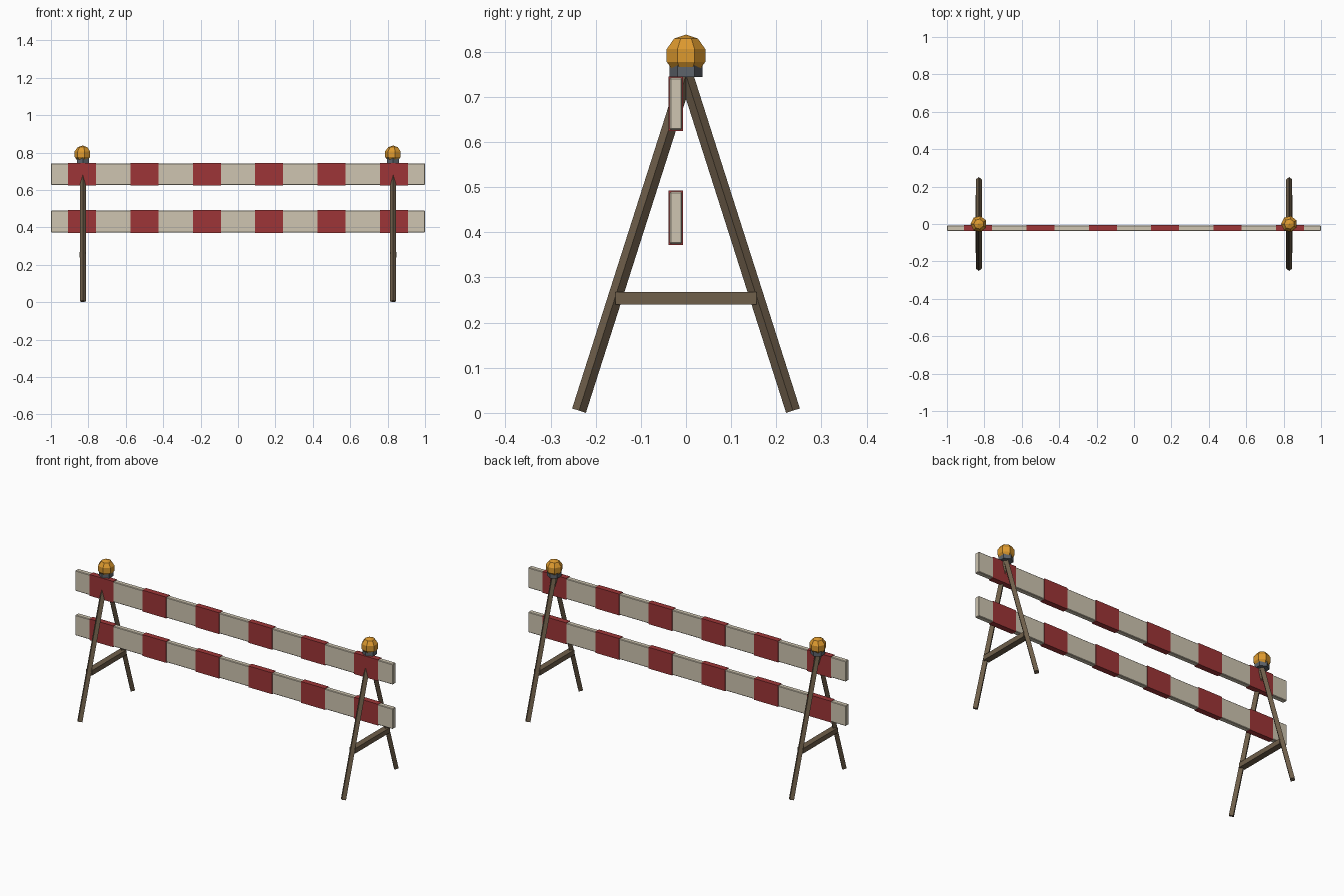
import bpy, math
from mathutils import Vector

cube = bpy.data.objects.get("Cube")
if cube:
    bpy.data.objects.remove(cube, do_unlink=True)


def material(name, rgb):
    m = bpy.data.materials.new(name)
    m.use_nodes = True
    color = (*rgb, 1.0)
    m.diffuse_color = color
    m.node_tree.nodes["Principled BSDF"].inputs["Base Color"].default_value = color
    return m


cream = material("cream_paint", (0.62, 0.56, 0.44))
red = material("red_paint", (0.34, 0.036, 0.038))
wood = material("brown_wood", (0.16, 0.115, 0.07))
amber = material("amber_lens", (0.72, 0.32, 0.028))
grey = material("grey_metal", (0.11, 0.125, 0.145))


def finish(name, mat):
    ob = bpy.context.object
    ob.name = name
    ob.data.materials.append(mat)
    return ob


def box(name, mat, center, size, bevel=0):
    bpy.ops.mesh.primitive_cube_add(size=1, location=center)
    ob = finish(name, mat)
    ob.scale = size
    bpy.ops.object.transform_apply(location=False, rotation=False, scale=True)
    if bevel:
        mod = ob.modifiers.new("edge_bevel", "BEVEL")
        mod.width = bevel
        mod.segments = 1
    return ob


def diamond_bar(name, mat, start, end, radius):
    # four-sided post with corners facing front, back and sides
    start, end = Vector(start), Vector(end)
    axis = end - start
    bpy.ops.mesh.primitive_cylinder_add(
        vertices=4, radius=radius, depth=axis.length, location=(start + end) / 2,
        rotation=(math.atan2(-axis.y, axis.z), 0, 0))
    return finish(name, mat)


# Striped boards
BOARD_Y = -0.0225
for label, z in (("upper", 0.685), ("lower", 0.432)):
    box(label + "_board", cream, (0, BOARD_Y, z), (2, 0.028, 0.116), 0.003)
    for i in range(6):
        x = (i - 2.5) / 3
        box(f"{label}_red_stripe_{i + 1}", red, (x, BOARD_Y, z), (0.15, 0.032, 0.121))

# Trestles with a warning lamp on each
for side, s in (("left", 1), ("right", -1)):
    x = 0.83 * s
    for end, e in (("front", -1), ("back", 1)):
        diamond_bar(f"{side}_{end}_leg", wood,
                    (x, 0.237 * e, 0.005), (x, 0.001 * e, 0.745), 0.016)
    box(side + "_crossbar", wood, (x - 0.001 * s, 0, 0.254), (0.035, 0.312, 0.028))

    bpy.ops.mesh.primitive_cylinder_add(vertices=6, radius=0.037, depth=0.03,
                                        location=(x, 0, 0.759))
    finish(side + "_lamp_base", grey)

    bpy.ops.mesh.primitive_uv_sphere_add(segments=7, ring_count=5, radius=0.046,
                                         location=(x, 0, 0.792),
                                         rotation=(0, 0, math.pi / 2))
    finish(side + "_lamp_globe", amber)
